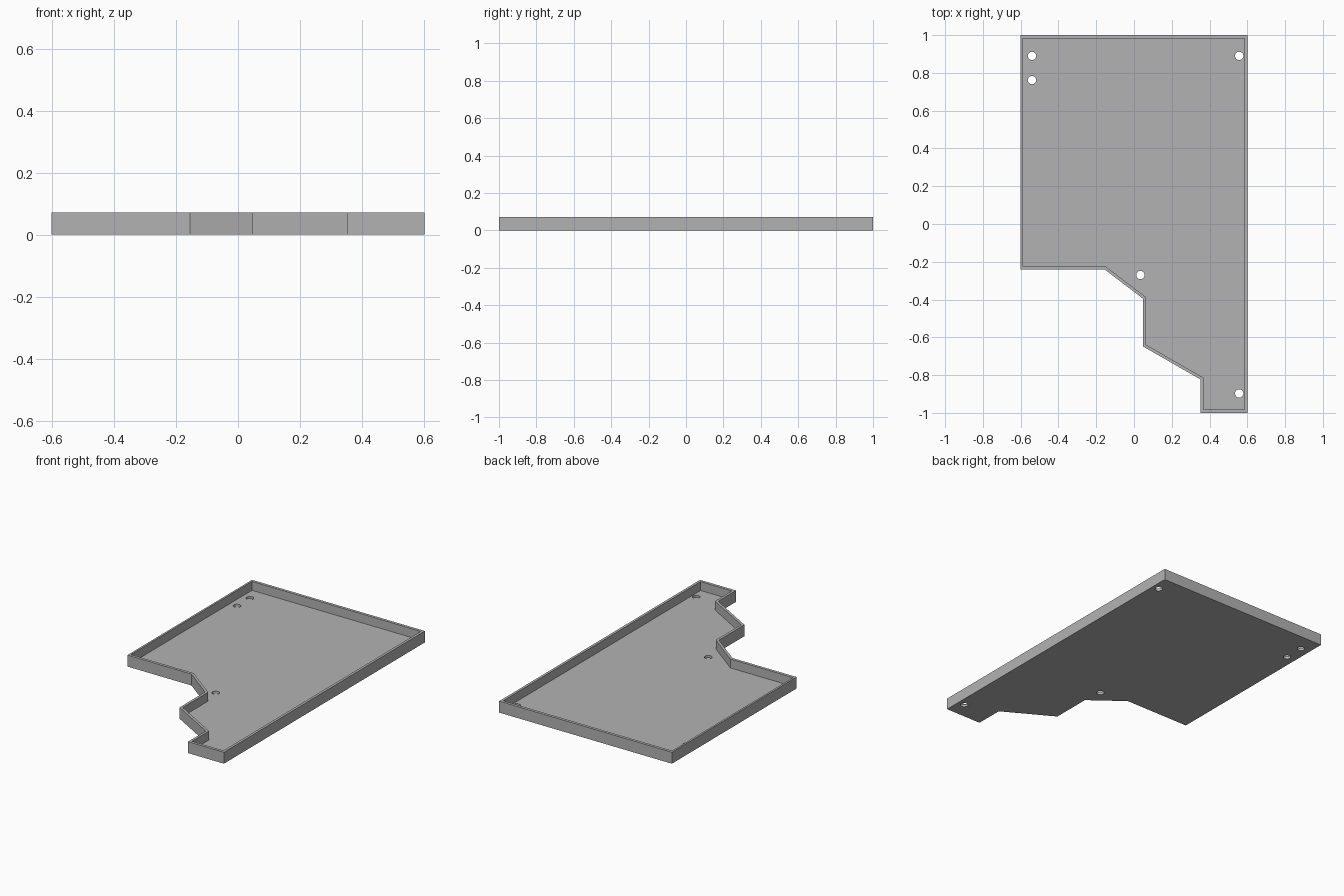
import bpy, bmesh
from mathutils import Vector
from mathutils.geometry import intersect_line_line_2d, intersect_line_line

if "Cube" in bpy.data.objects:
    bpy.data.objects.remove(bpy.data.objects["Cube"], do_unlink=True)

HEIGHT, FLOOR = 0.072, 0.016
HOLE_RADIUS = 0.022

# Stepped tray outline, counter-clockwise, with the wall thickness of the edge leaving each corner
OUTLINE = [(-0.602, 1.0), (-0.602, -0.241), (-0.155, -0.241), (0.047, -0.395),
           (0.047, -0.648), (0.352, -0.823), (0.352, -1.0), (0.602, -1.0), (0.602, 1.0)]
WALLS = [0.012, 0.018, 0.016, 0.016, 0.016, 0.016, 0.018, 0.016, 0.018]
HOLES = [(-0.54, 0.89), (-0.54, 0.762), (0.557, 0.89), (0.034, -0.27), (0.557, -0.897)]

grey = bpy.data.materials.new("plain_grey")
grey.use_nodes = True
colour = (0.45, 0.45, 0.45, 1.0)
grey.diffuse_color = colour
grey.node_tree.nodes["Principled BSDF"].inputs["Base Color"].default_value = colour


def inset(points, widths):
    """Move every edge inward by its own width and rejoin the corners."""
    edges = []
    for i, p in enumerate(points):
        a, b = Vector((*p, 0)), Vector((*points[(i + 1) % len(points)], 0))
        d = (b - a).normalized()
        shift = Vector((-d.y, d.x, 0)) * widths[i]
        edges.append((a + shift, b + shift))
    return [intersect_line_line(*edges[i - 1], *edges[i])[0].xy for i in range(len(edges))]


def prism(name, points, bottom, top):
    bm = bmesh.new()
    face = bm.faces.new([bm.verts.new((x, y, bottom)) for x, y in points])
    raised = bmesh.ops.extrude_face_region(bm, geom=[face])["geom"]
    verts = [v for v in raised if isinstance(v, bmesh.types.BMVert)]
    bmesh.ops.translate(bm, verts=verts, vec=(0, 0, top - bottom))
    bmesh.ops.recalc_face_normals(bm, faces=bm.faces)
    mesh = bpy.data.meshes.new(name)
    bm.to_mesh(mesh)
    bm.free()
    mesh.materials.append(grey)
    obj = bpy.data.objects.new(name, mesh)
    bpy.context.collection.objects.link(obj)
    return obj


# Solid blank, then the cutters for the recess and the mounting holes
tray = prism("tray", OUTLINE, 0, HEIGHT)
cutters = [prism("recess_cutter", inset(OUTLINE, WALLS), FLOOR, HEIGHT * 2)]
for x, y in HOLES:
    bpy.ops.mesh.primitive_cylinder_add(vertices=32, radius=HOLE_RADIUS, depth=0.1, location=(x, y, 0))
    hole = bpy.context.object
    hole.name = "hole_cutter"
    hole.data.materials.append(grey)
    cutters.append(hole)

for cutter in cutters:
    cut = tray.modifiers.new(cutter.name, "BOOLEAN")
    cut.operation, cut.solver, cut.object = "DIFFERENCE", "EXACT", cutter

# Bake the cuts and drop the cutters
bpy.context.view_layer.update()
evaluated = tray.evaluated_get(bpy.context.evaluated_depsgraph_get())
finished = bpy.data.meshes.new_from_object(evaluated)
tray.modifiers.clear()
tray.data = finished
for cutter in cutters:
    bpy.data.objects.remove(cutter, do_unlink=True)

# Crisp flat faces with smooth hole walls
bpy.ops.object.select_all(action="DESELECT")
tray.select_set(True)
bpy.context.view_layer.objects.active = tray
bpy.ops.object.shade_smooth_by_angle()
